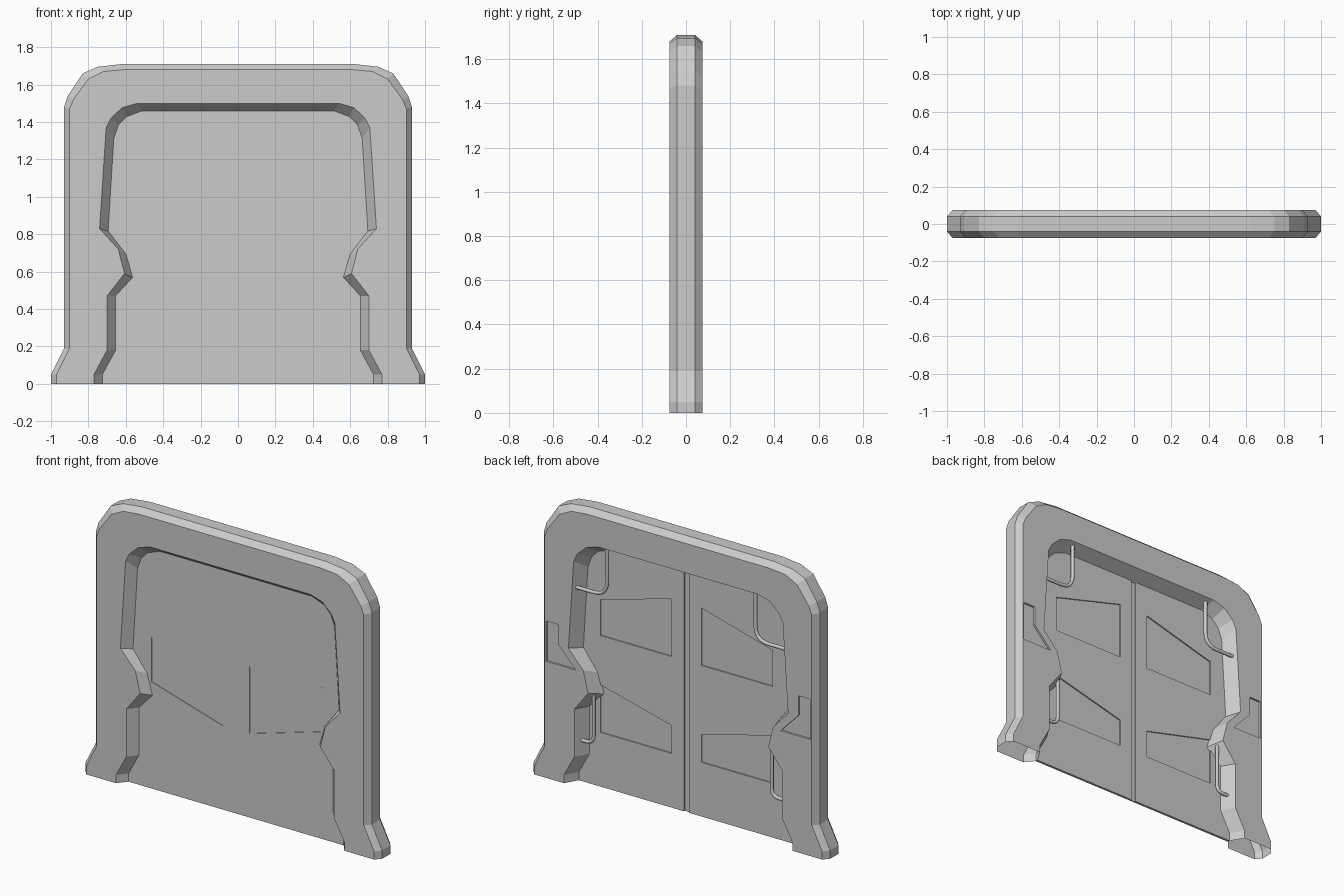
import bpy, bmesh
from mathutils import Vector

cube = bpy.data.objects.get("Cube")
if cube:
    bpy.data.objects.remove(cube, do_unlink=True)

grey = bpy.data.materials.new("plain grey")
grey.use_nodes = True
tone = (0.6, 0.6, 0.6, 1.0)
grey.diffuse_color = tone
grey.node_tree.nodes["Principled BSDF"].inputs["Base Color"].default_value = tone

FACE, EDGE, MID = 0.075, 0.04, -0.012   # depths of faces, rim and door

# half profiles from the +x foot up to the top
outer_rim = [(1, 0), (1, .05), (.93, .19), (.93, 1.48), (.91, 1.54),
             (.83, 1.66), (.75, 1.695), (.62, 1.71)]
outer_face = [(.97, 0), (.97, .05), (.9, .19), (.9, 1.47), (.88, 1.52),
              (.8, 1.63), (.72, 1.67), (.61, 1.68)]
inner_face = [(.77, 0), (.77, .05), (.7, .18), (.7, .47), (.607, .59), (.64, .72),
              (.74, .83), (.705, 1.37), (.68, 1.42), (.62, 1.476), (.54, 1.5)]
inner_mid = [(.72, 0), (.72, .05), (.65, .18), (.65, .47), (.56, .567), (.595, .69),
             (.69, .815), (.66, 1.31), (.635, 1.38), (.59, 1.425), (.51, 1.455)]


def arch(half):
    return half + [(-x, z) for x, z in reversed(half)]


def finish(bm, name):
    bmesh.ops.recalc_face_normals(bm, faces=bm.faces)
    mesh = bpy.data.meshes.new(name)
    bm.to_mesh(mesh)
    bm.free()
    mesh.materials.append(grey)
    obj = bpy.data.objects.new(name, mesh)
    bpy.context.collection.objects.link(obj)
    return obj


def prism(name, outline, y0, y1):
    bm = bmesh.new()
    face = bm.faces.new([bm.verts.new((x, y0, z)) for x, z in outline])
    new = bmesh.ops.extrude_face_region(bm, geom=[face])["geom"]
    bmesh.ops.translate(bm, vec=(0, y1 - y0, 0),
                        verts=[v for v in new if isinstance(v, bmesh.types.BMVert)])
    return finish(bm, name)


def cut(obj, outline, y0, y1):
    cutter = prism("cutter", outline, y0, y1)
    cutter.hide_render = True
    mod = obj.modifiers.new("recess", 'BOOLEAN')
    mod.operation, mod.solver, mod.object = 'DIFFERENCE', 'EXACT', cutter
    bpy.context.view_layer.objects.active = obj
    bpy.ops.object.modifier_apply(modifier=mod.name)
    bpy.data.objects.remove(cutter, do_unlink=True)


def both_sides(outline):
    return [[(s * x, z) for x, z in outline] for s in (1, -1)]


# chamfered arch frame
bm = bmesh.new()


def loop(half, y):
    return [bm.verts.new((x, y, z)) for x, z in arch(half)]


rings = [loop(inner_mid, MID), loop(inner_face, -FACE), loop(outer_face, -FACE),
         loop(outer_rim, -EDGE), loop(outer_rim, EDGE), loop(outer_face, FACE),
         loop(inner_face, FACE)]
for k, a in enumerate(rings):
    b = rings[(k + 1) % len(rings)]
    if len(a) != len(b):
        bm.faces.new(a + b[::-1])          # broad front and back faces
    else:
        for i in range(len(a) - 1):
            bm.faces.new((a[i], a[i + 1], b[i + 1], b[i]))
for end in (0, -1):
    bm.faces.new([r[end] for r in rings])
frame = finish(bm, "arch_frame")

# latch recesses on the back of the frame
latch = [(.89, .955), (.81, .955), (.81, .835), (.69, .71), (.89, .71)]
for shape in both_sides(latch):
    cut(frame, shape, FACE - .012, FACE + .05)

# feet are open underneath
bm = bmesh.new()
bm.from_mesh(frame.data)
soles = [f for f in bm.faces if all(v.co.z < .001 for v in f.verts)]
bmesh.ops.delete(bm, geom=soles, context='FACES_ONLY')
bm.to_mesh(frame.data)
bm.free()

# double door with recessed panels
FRONT, BACK = -.019, -.004
door = prism("double_door", [(x * 1.006, z * 1.003) for x, z in arch(inner_mid)], FRONT, BACK)
upper = [(.1, .92), (.58, .92), (.58, 1.14), (.1, 1.27)]
middle = [(.09, .92), (.57, .92), (.57, .65), (.09, .51)]
lower = [(.1, .33), (.58, .33), (.58, .62), (.1, .5)]
for panel in (upper, lower):
    for shape in both_sides(panel):
        cut(door, shape, BACK - .008, BACK + .03)
for panel, depth in ((upper, .002), (middle, .004)):
    for shape in both_sides(panel):
        cut(door, shape, FRONT - .03, FRONT + depth)
cut(door, [(-.016, -.1), (.016, -.1), (.016, 1.6), (-.016, 1.6)], BACK - .008, BACK + .03)


# bent grab handles on the back
def handle(name, start, corner, end, y, bend):
    p, c, e = (Vector((x, y, z)) for x, z in (start, corner, end))
    a = c + (p - c).normalized() * bend
    b = c + (e - c).normalized() * bend
    arc = [a.lerp(c, t / 6).lerp(c.lerp(b, t / 6), t / 6) for t in range(7)]
    path = [p] + arc + [e]
    data = bpy.data.curves.new(name, 'CURVE')
    data.dimensions = '3D'
    data.bevel_depth, data.bevel_resolution, data.use_fill_caps = .011, 2, True
    spline = data.splines.new('POLY')
    spline.points.add(len(path) - 1)
    for point, co in zip(spline.points, path):
        point.co = (*co, 1)
    data.materials.append(grey)
    bpy.context.collection.objects.link(bpy.data.objects.new(name, data))


for side, s in (("left", 1), ("right", -1)):
    handle(side + "_upper_handle", (s * .5, 1.49), (s * .5, 1.2), (s * .71, 1.2), .045, .09)
    handle(side + "_lower_handle", (s * .6, .59), (s * .6, .27), (s * .69, .27), .03, .05)
